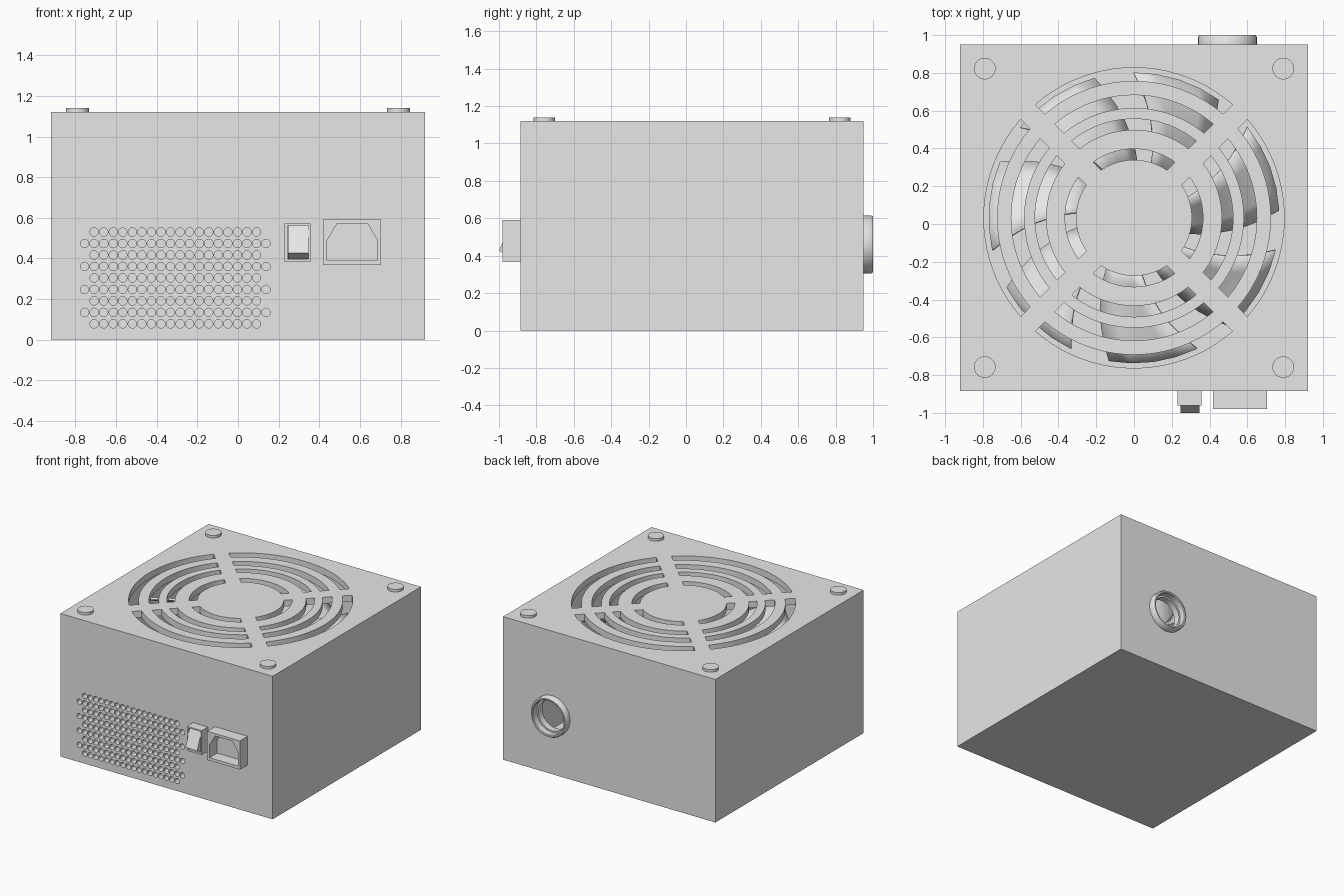
import bpy, bmesh, math
from mathutils import Matrix, Vector
from mathutils.geometry import delaunay_2d_cdt

if "Cube" in bpy.data.objects:
    bpy.data.objects.remove(bpy.data.objects["Cube"])

X, Y0, Y1, H, T = 0.92, -0.885, 0.95, 1.12, 0.05   # case size and wall thickness
CY = (Y0 + Y1) / 2

grey = bpy.data.materials.new("metal_grey")
grey.diffuse_color = (0.8, 0.8, 0.8, 1)
grey.use_nodes = True
grey.node_tree.nodes["Principled BSDF"].inputs["Base Color"].default_value = grey.diffuse_color


def finish(name, bm, smooth=False):
    bmesh.ops.remove_doubles(bm, verts=bm.verts, dist=1e-5)
    bmesh.ops.recalc_face_normals(bm, faces=bm.faces)
    me = bpy.data.meshes.new(name)
    bm.to_mesh(me)
    bm.free()
    me.materials.append(grey)
    ob = bpy.data.objects.new(name, me)
    bpy.context.collection.objects.link(ob)
    if smooth:
        bpy.ops.object.select_all(action='DESELECT')
        ob.select_set(True)
        bpy.context.view_layer.objects.active = ob
        bpy.ops.object.shade_smooth_by_angle(angle=math.radians(35))
    return ob


def rect(x0, y0, x1, y1):
    return [(x0, y0), (x1, y0), (x1, y1), (x0, y1)]


def circle(cx, cy, r, n):
    return [(cx + r * math.cos(2 * math.pi * i / n), cy + r * math.sin(2 * math.pi * i / n))
            for i in range(n)]


def inside(p, poly):
    hit = False
    for (ax, ay), (bx, by) in zip(poly, poly[1:] + poly[:1]):
        if (ay > p[1]) != (by > p[1]) and p[0] < (bx - ax) * (p[1] - ay) / (by - ay) + ax:
            hit = not hit
    return hit


def panel(bm, box, holes, depth, origin, u, v, mitre=0.0):
    """Flat plate with holes; mitred plates share corners and have no rim."""
    u, v, o = Vector(u), Vector(v), Vector(origin)
    n = u.cross(v)
    x0, y0, x1, y1 = box
    sides = []
    for d, m in ((0, 0), (depth, mitre)):
        loops = [rect(x0 + m, y0 + m, x1 - m, y1 - m)] + holes
        pts, edges, owner = [], [], []
        for k, lp in enumerate(loops):
            s = len(pts)
            pts += [Vector(p) for p in lp]
            edges += [(s + i, s + (i + 1) % len(lp)) for i in range(len(lp))]
            owner += [k] * len(lp)
        vs = [bm.verts.new(o + u * p[0] + v * p[1] - n * d) for p in pts]
        out = delaunay_2d_cdt(pts, edges, [], 0, 1e-6)
        for f in out[2]:
            ids = [out[3][i][0] for i in f]
            ks = {owner[i] for i in ids}
            mid = sum((pts[i] for i in ids), Vector((0, 0))) / len(ids)
            k = min(ks)
            if len(ks) == 1 and k > 0 and inside(mid, loops[k]):
                continue
            bm.faces.new([vs[i] for i in ids])
        sides.append(vs)
    for i, j in edges:
        if owner[i] or not mitre:
            bm.faces.new([sides[0][i], sides[0][j], sides[1][j], sides[1][i]])


def lathe(name, profile, origin, axis_y=False, n=40):
    bm = bmesh.new()
    rings = []
    for i in range(n):
        a = 2 * math.pi * i / n
        rings.append([bm.verts.new((r * math.cos(a), r * math.sin(a), h)) for r, h in profile])
    for i in range(n):
        a, b = rings[i], rings[(i + 1) % n]
        for k in range(len(profile)):
            l = (k + 1) % len(profile)
            bm.faces.new([a[k], b[k], b[l], a[l]])
    rot = Matrix.Rotation(-math.pi / 2, 4, 'X') if axis_y else Matrix()
    bmesh.ops.transform(bm, matrix=Matrix.Translation(origin) @ rot, verts=bm.verts)
    return finish(name, bm, True)


def cylinder(name, r, z0, z1, x, y, n=32):
    bm = bmesh.new()
    bmesh.ops.create_cone(bm, cap_ends=True, segments=n, radius1=r, radius2=r, depth=z1 - z0,
                          matrix=Matrix.Translation((x, y, (z0 + z1) / 2)))
    return finish(name, bm, True)


# fan grille slots: four arcs per ring, cut by parallel diagonal spokes
def arc(r, mid, n=20):
    h = math.pi / 4 - math.asin(0.055 / r)
    return [(r * math.cos(mid - h + 2 * h * i / n), CY + r * math.sin(mid - h + 2 * h * i / n))
            for i in range(n + 1)]


slots = [arc(ro, q * math.pi / 2) + arc(ri, q * math.pi / 2)[::-1]
         for ro, ri in ((0.795, 0.725), (0.65, 0.582), (0.524, 0.466), (0.365, 0.307))
         for q in range(4)]

# vent holes: alternating rows of 18 and 20
vents = []
for row in range(9):
    wide = row % 2
    for c in range(18 + 2 * wide):
        vents.append(circle(-0.708 + 0.047 * (c - wide), 0.53 - 0.0565 * row, 0.021, 12))

# hollow case, six mitred walls
bm = bmesh.new()
panel(bm, (-X, Y0, X, Y1), slots, T, (0, 0, H), (1, 0, 0), (0, 1, 0), T)
panel(bm, (-X, -Y1, X, -Y0), [], T, (0, 0, 0), (1, 0, 0), (0, -1, 0), T)
panel(bm, (-X, 0, X, H), vents, T, (0, Y0, 0), (1, 0, 0), (0, 0, 1), T)
panel(bm, (-X, 0, X, H), [circle(-0.495, 0.46, 0.12, 40)], T, (0, Y1, 0), (-1, 0, 0), (0, 0, 1), T)
panel(bm, (Y0, 0, Y1, H), [], T, (X, 0, 0), (0, 1, 0), (0, 0, 1), T)
panel(bm, (-Y1, 0, -Y0, H), [], T, (-X, 0, 0), (0, -1, 0), (0, 0, 1), T)
finish("case", bm)

# corner screws
for sx in (-1, 1):
    for sy in (-1, 1):
        cylinder("screw", 0.057, H - 0.01, H + 0.02, sx * 0.79, CY + sy * 0.79)

# cable grommet on the back
lathe("cable_grommet", [(0.133, -0.01), (0.155, -0.01), (0.155, 0.04), (0.148, 0.05),
                        (0.138, 0.05), (0.133, 0.045)], (0.495, Y1, 0.46), True)

# power socket with chamfered recess
bm = bmesh.new()
recess = [(0.439, 0.39), (0.686, 0.39), (0.686, 0.49), (0.637, 0.573), (0.488, 0.573), (0.439, 0.49)]
panel(bm, (0.419, 0.367, 0.703, 0.592), [recess], 0.095, (0, -0.98, 0), (1, 0, 0), (0, 0, 1))
finish("power_socket", bm)

# switch frame and rocker
bm = bmesh.new()
panel(bm, (0.23, 0.382, 0.358, 0.573), [rect(0.243, 0.397, 0.348, 0.562)], 0.075,
      (0, -0.96, 0), (1, 0, 0), (0, 0, 1))
finish("switch_frame", bm)
bm = bmesh.new()
prof = [(-0.89, 0.398), (-0.945, 0.398), (-1.0, 0.426), (-0.945, 0.561), (-0.89, 0.561)]
a, b = ([bm.verts.new((x, y, z)) for y, z in prof] for x in (0.245, 0.346))
bm.faces.new(a)
bm.faces.new(b)
for i in range(5):
    j = (i + 1) % 5
    bm.faces.new([a[i], a[j], b[j], b[i]])
finish("switch_rocker", bm)

# fan inside: hub and seven pitched blades
cylinder("fan_hub", 0.29, 0.76, 1.03, 0, CY, 40)
for k in range(7):
    bm = bmesh.new()
    rows = []
    for i in range(7):
        r = 0.27 + 0.5 * i / 6
        row = []
        for j in range(5):
            t = j / 4 - 0.5
            ang = 2 * math.pi * k / 7 + 0.06 * i + 0.62 * t
            row.append(bm.verts.new((r * math.cos(ang), CY + r * math.sin(ang), 0.9 + 0.2 * t)))
        rows.append(row)
    for p, q in zip(rows, rows[1:]):
        for j in range(4):
            bm.faces.new([p[j], p[j + 1], q[j + 1], q[j]])
    blade = finish("fan_blade", bm, True)
    blade.modifiers.new("thickness", 'SOLIDIFY').thickness = 0.015
